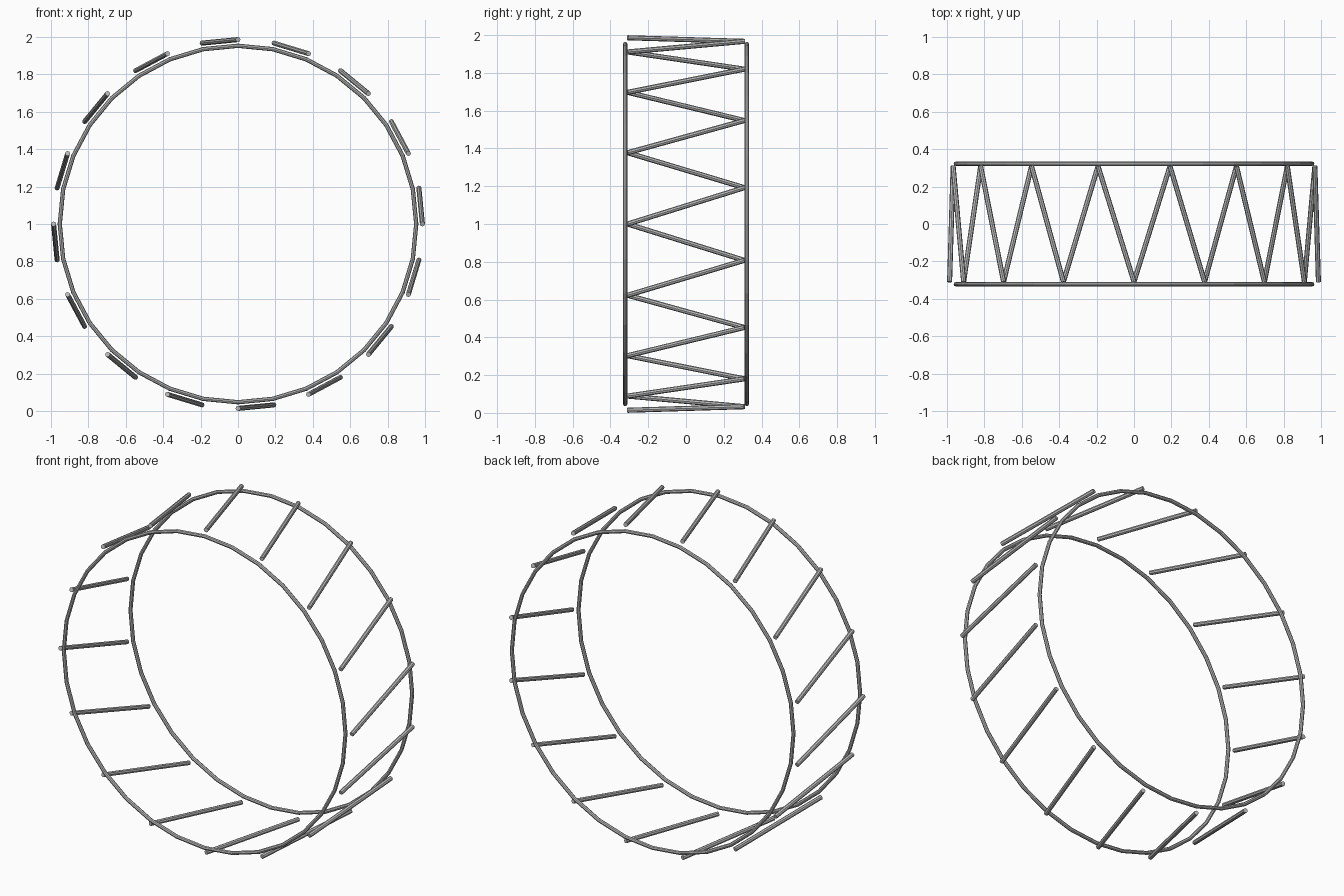
import bpy, math
from mathutils import Vector

cube = bpy.data.objects.get("Cube")
if cube:
    bpy.data.objects.remove(cube, do_unlink=True)

COUNT = 16            # slanted bars
RING_R, RING_Y, RING_T = 0.953, 0.322, 0.0115
BAR_R, BAR_Y, BAR_T = 0.986, 0.309, 0.0135

steel = bpy.data.materials.new("grey steel")
steel.use_nodes = True
grey = (0.5, 0.5, 0.5, 1)
steel.diffuse_color = grey
steel.node_tree.nodes["Principled BSDF"].inputs["Base Color"].default_value = grey


def on_wheel(radius, angle, y):
    return Vector((radius * math.cos(angle), y, 1 + radius * math.sin(angle)))


def finish(name):
    obj = bpy.context.object
    obj.name = name
    obj.data.materials.append(steel)
    return obj


# Two hoops, front and back
for name, y in (("front_hoop", -RING_Y), ("back_hoop", RING_Y)):
    bpy.ops.mesh.primitive_torus_add(
        major_radius=RING_R, minor_radius=RING_T, major_segments=2 * COUNT,
        minor_segments=8, location=(0, y, 1), rotation=(math.pi / 2, 0, 0))
    finish(name)

# Slanted bars around the hoops, each turned half a step from front to back
step = math.tau / COUNT
for i in range(COUNT):
    a = on_wheel(BAR_R, i * step, -BAR_Y)
    b = on_wheel(BAR_R, (i + 0.5) * step, BAR_Y)
    bpy.ops.mesh.primitive_cylinder_add(
        vertices=8, radius=BAR_T, depth=(b - a).length, location=(a + b) / 2,
        rotation=(b - a).to_track_quat("Z", "Y").to_euler())
    finish(f"slanted_bar_{i + 1}")
